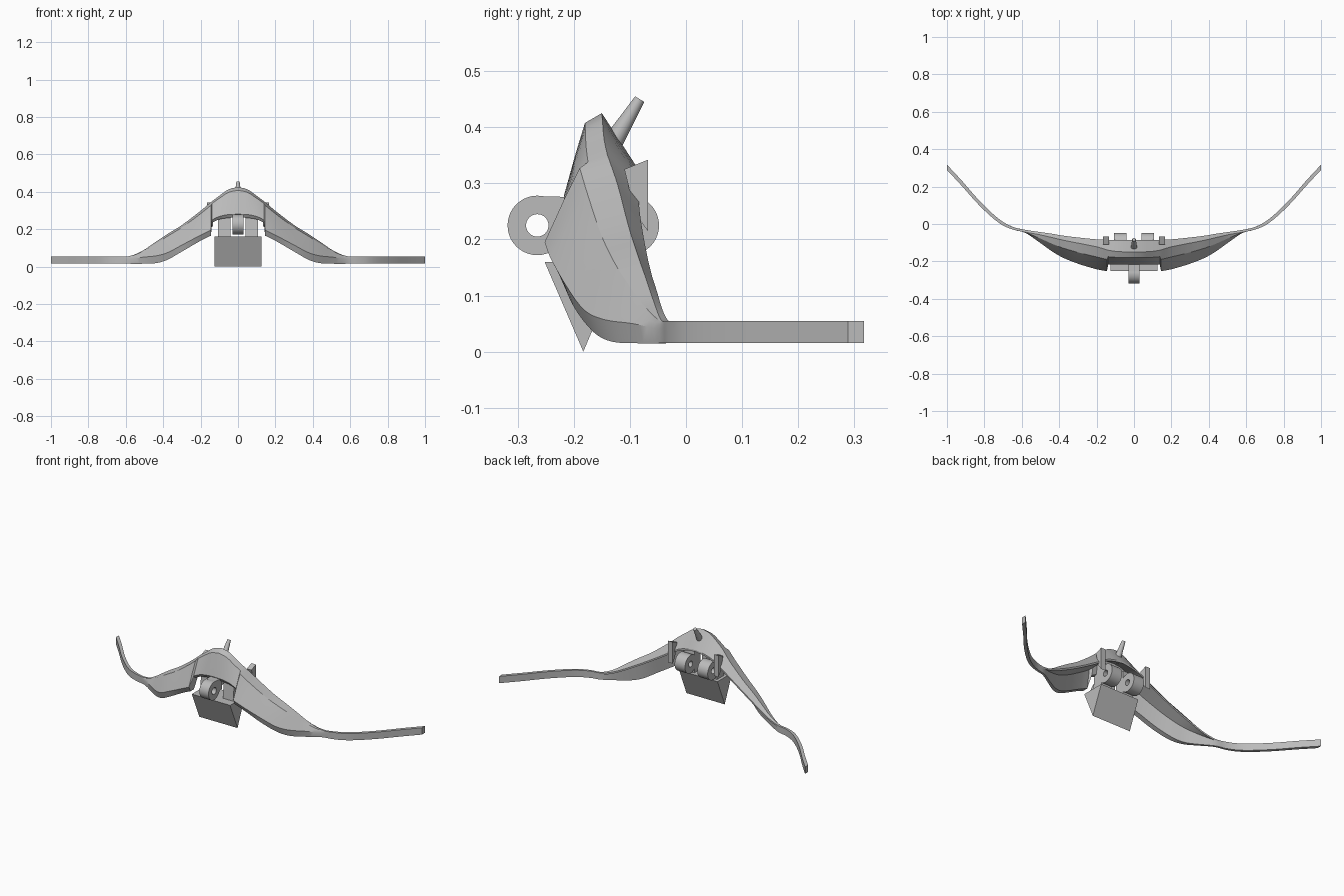
import bpy, bmesh, math
from mathutils import Vector

if "Cube" in bpy.data.objects:
    bpy.data.objects.remove(bpy.data.objects["Cube"])

grey = bpy.data.materials.new("plain_grey")
grey.diffuse_color = (0.5, 0.5, 0.5, 1)
grey.use_nodes = True
grey.node_tree.nodes["Principled BSDF"].inputs["Base Color"].default_value = grey.diffuse_color


def finish(name, bm, angle=35):
    bmesh.ops.recalc_face_normals(bm, faces=bm.faces)
    me = bpy.data.meshes.new(name)
    bm.to_mesh(me)
    bm.free()
    me.materials.append(grey)
    ob = bpy.data.objects.new(name, me)
    bpy.context.collection.objects.link(ob)
    bpy.ops.object.select_all(action='DESELECT')
    bpy.context.view_layer.objects.active = ob
    ob.select_set(True)
    bpy.ops.object.shade_smooth_by_angle(angle=math.radians(angle))
    return ob


def prism(name, outline, x0, x1):
    """Extrude a (y, z) outline along x."""
    bm = bmesh.new()
    a = [bm.verts.new((x0, y, z)) for y, z in outline]
    b = [bm.verts.new((x1, y, z)) for y, z in outline]
    n = len(a)
    bm.faces.new(a)
    bm.faces.new(b[::-1])
    for i in range(n):
        bm.faces.new((a[i], a[(i + 1) % n], b[(i + 1) % n], b[i]))
    return finish(name, bm)


def knuckle(name, y, z, r, hole, x0, x1, n=40):
    """Ring with a hole along x."""
    bm = bmesh.new()
    rings = []
    for x, rad in ((x0, r), (x1, r), (x1, hole), (x0, hole)):
        rings.append([bm.verts.new((x, y + rad * math.cos(2 * math.pi * i / n),
                                    z + rad * math.sin(2 * math.pi * i / n))) for i in range(n)])
    for k in range(4):
        p, q = rings[k], rings[(k + 1) % 4]
        for i in range(n):
            bm.faces.new((p[i], p[(i + 1) % n], q[(i + 1) % n], q[i]))
    return finish(name, bm)


# x, lower rim y z, front crease y z, ridge y z, back edge y z, thickness
CENTRE = [
    (0.0, -.205, .262, -.217, .28, -.150, .425, -.085, .325, .03),
    (0.05, -.205, .260, -.217, .278, -.149, .413, -.085, .318, .03),
    (0.10, -.205, .252, -.217, .268, -.146, .378, -.085, .305, .03),
    (0.138, -.205, .235, -.217, .25, -.140, .350, -.085, .285, .03),
]
WING = [
    (0.145, -.235, .165, -.252, .195, -.138, .345, -.085, .28, .03),
    (0.20, -.225, .138, -.242, .168, -.122, .298, -.082, .245, .03),
    (0.30, -.200, .080, -.212, .115, -.102, .222, -.072, .185, .03),
    (0.38, -.165, .035, -.180, .073, -.086, .172, -.062, .14, .028),
    (0.44, -.133, .018, -.145, .057, -.072, .132, -.052, .108, .022),
    (0.51, -.088, .015, -.095, .050, -.056, .085, -.042, .075, .016),
    (0.58, -.046, .015, -.048, .040, -.044, .056, -.031, .055, .013),
]
# Strap continues the wing as an upright rectangular band
for x, y, t in ((.64, -.032, .014), (.70, -.008, .019), (.76, .036, .023),
                (.84, .113, .026), (.92, .203, .028), (1.0, .289, .028)):
    WING.append((x, y, .015, y, .04, y, .055, y + t, .055, t))


def spline(rows, steps):
    out = []
    for i in range(len(rows) - 1):
        p = [rows[max(i - 1, 0)], rows[i], rows[i + 1], rows[min(i + 2, len(rows) - 1)]]
        h = p[2][0] - p[1][0]
        for s in range(steps):
            u = s / steps
            row = []
            for a, b, c, d in zip(*p):
                m0 = (c - a) / (p[2][0] - p[0][0]) * h
                m1 = (d - b) / (p[3][0] - p[1][0]) * h
                row.append((2*u**3 - 3*u*u + 1) * b + (u**3 - 2*u*u + u) * m0
                           + (3*u*u - 2*u**3) * c + (u**3 - u*u) * m1)
            out.append(row)
    return out + [rows[-1]]


def section(row):
    x, ly, lz, fy, fz, ry, rz, by, bz, t = row
    dy, dz = ry - fy, rz - fz
    p1 = (fy + .3 * dy, fz + .5 * dz)
    p2 = (fy + .55 * dy, fz + .88 * dz)
    ring = [(ly, lz), (fy, fz), p1, p2, (ry, rz), (by, bz), (by, bz - .01),
            (p1[0] + t, p1[1]), (ly + t, lz)]
    return [(x, y, z) for y, z in ring]


# Curved body with side straps, mirrored about x = 0
bm = bmesh.new()
rings = [[bm.verts.new(v) for v in section(r)]
         for r in spline(CENTRE, 3) + spline(WING, 4)]
for p, q in zip(rings, rings[1:]):
    n = len(p)
    for i in range(n):
        bm.faces.new((p[i], p[(i + 1) % n], q[(i + 1) % n], q[i]))
bm.faces.new(rings[-1])
body = finish("curved_body", bm, 32)
mod = body.modifiers.new("mirror", 'MIRROR')
mod.use_clip = True

# Wedge hanging below the body
prism("wedge_block", [(-.252, .16), (-.183, 0), (-.115, .16)], -.125, .125)

# Front hinge and its arm
knuckle("front_knuckle", -.265, .225, .053, .02, -.03, .03)
prism("front_arm", [(-.255, .277), (-.19, .275), (-.19, .21), (-.225, .208), (-.236, .225),
                    (-.238, .245)], -.03, .03)

# Rear hinges, posts and small back tabs on both sides
for s, side in ((1, "right"), (-1, "left")):
    x0, x1 = sorted((s * .04, s * .108))
    knuckle("rear_knuckle_" + side, -.101, .225, .053, .017, x0, x1)
    prism("rear_post_" + side, [(-.20, .155), (-.135, .155), (-.135, .187), (-.122, .225),
                                (-.135, .263), (-.135, .31), (-.185, .31)], x0, x1)
    x0, x1 = sorted((s * .135, s * .165))
    prism("back_tab_" + side, [(-.11, .325), (-.068, .342), (-.068, .215), (-.09, .245)], x0, x1)

# Tapered pin on the ridge
bm = bmesh.new()
axis = Vector((0, .065, .105))
res = bmesh.ops.create_cone(bm, cap_ends=True, segments=24, radius1=.021, radius2=.0095,
                            depth=axis.length)
rot = axis.to_track_quat('Z', 'Y').to_matrix()
for v in bm.verts:
    v.co = rot @ v.co + Vector((0, -.1475, .345)) + axis / 2
finish("top_pin", bm)
